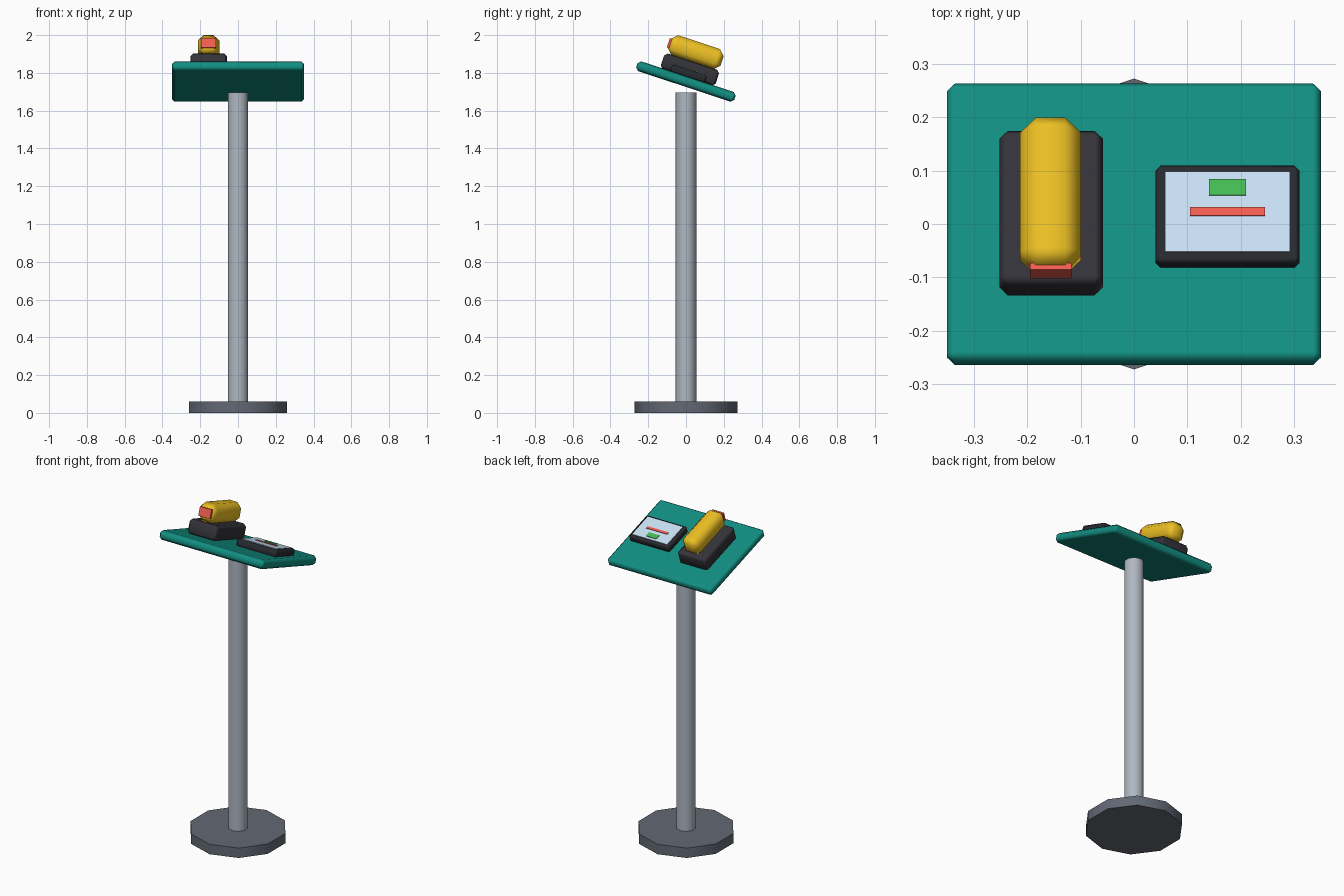
import bpy, bmesh
from math import radians
from mathutils import Matrix, Vector

if "Cube" in bpy.data.objects:
    bpy.data.objects.remove(bpy.data.objects["Cube"])

# Tilted frame of the board: local y runs down the slope, local z is its normal
TILT = Matrix.Translation((0, 0, 1.756)) @ Matrix.Rotation(radians(-18.3), 4, 'X')

# Display colours, converted to linear values for the materials
COLORS = {
    'teal': (0.07, 0.56, 0.51), 'charcoal': (0.20, 0.20, 0.225),
    'black': (0.16, 0.165, 0.185), 'yellow': (0.93, 0.755, 0.14),
    'red': (0.95, 0.37, 0.31), 'green': (0.27, 0.74, 0.33),
    'pale_blue': (0.79, 0.885, 0.965), 'slate': (0.385, 0.41, 0.455),
    'steel': (0.69, 0.72, 0.76),
}
MATS = {}
for key, col in COLORS.items():
    MATS[key] = bpy.data.materials.new(key)
    MATS[key].diffuse_color = [((c + 0.055) / 1.055) ** 2.4 for c in col] + [1]


def finish(bm, name, color):
    bmesh.ops.recalc_face_normals(bm, faces=bm.faces)
    mesh = bpy.data.meshes.new(name)
    bm.to_mesh(mesh)
    bm.free()
    mesh.materials.append(MATS[color])
    obj = bpy.data.objects.new(name, mesh)
    bpy.context.collection.objects.link(obj)
    bpy.ops.object.select_all(action='DESELECT')
    obj.select_set(True)
    bpy.context.view_layer.objects.active = obj
    bpy.ops.object.shade_smooth_by_angle(angle=radians(50))
    return obj


def box(name, color, x, y, z, bevel=0):
    """Chamfered box on the tilted board, given as (min, max) ranges."""
    bm = bmesh.new()
    bmesh.ops.create_cube(bm, size=1)
    size = Vector((x[1] - x[0], y[1] - y[0], z[1] - z[0]))
    mid = Vector((sum(x), sum(y), sum(z))) / 2
    bmesh.ops.scale(bm, vec=size, verts=bm.verts)
    if bevel:
        bmesh.ops.bevel(bm, geom=bm.edges[:], offset=bevel, segments=1,
                        profile=0.5, affect='EDGES')
    bmesh.ops.transform(bm, matrix=TILT @ Matrix.Translation(mid), verts=bm.verts)
    obj = finish(bm, name, color)
    if bevel:  # keep the large faces flat, blend only the chamfers
        mod = obj.modifiers.new('flat_faces', 'WEIGHTED_NORMAL')
        mod.weight = 100
        mod.keep_sharp = True
    return obj


def column(name, color, radius, z0, z1):
    """Ten-sided upright with a corner on the y axis."""
    bm = bmesh.new()
    bmesh.ops.create_cone(bm, cap_ends=True, segments=10, radius1=radius,
                          radius2=radius, depth=z1 - z0)
    bmesh.ops.translate(bm, vec=(0, 0, (z0 + z1) / 2), verts=bm.verts)
    return finish(bm, name, color)


# Stand
column('base', 'slate', 0.272, 0, 0.06)
column('pole', 'steel', 0.055, 0.05, 1.695)

# Sloping board
box('board', 'teal', (-0.35, 0.35), (-0.2735, 0.2735), (-0.029, 0.025), 0.015)

# Handset and its cradle
box('cradle', 'charcoal', (-0.252, -0.058), (-0.153, 0.153), (0.021, 0.109), 0.016)
box('handset', 'yellow', (-0.213, -0.099), (-0.146, 0.148), (0.106, 0.218), 0.03)
box('handset_end_plate', 'red', (-0.195, -0.117), (-0.153, -0.14), (0.137, 0.19))

# Display panel
box('display_housing', 'black', (0.04, 0.31), (-0.096, 0.097), (0.02, 0.064), 0.01)
box('screen', 'pale_blue', (0.058, 0.292), (-0.076, 0.081), (0.058, 0.067))
box('screen_red_bar', 'red', (0.105, 0.245), (-0.006, 0.010), (0.06, 0.070))
box('screen_green_block', 'green', (0.14, 0.21), (0.034, 0.066), (0.06, 0.070))

for m in bpy.data.materials:
    if m.users and not m.is_grease_pencil:
        m.use_nodes = True
        m.node_tree.nodes["Principled BSDF"].inputs["Base Color"].default_value = m.diffuse_color
